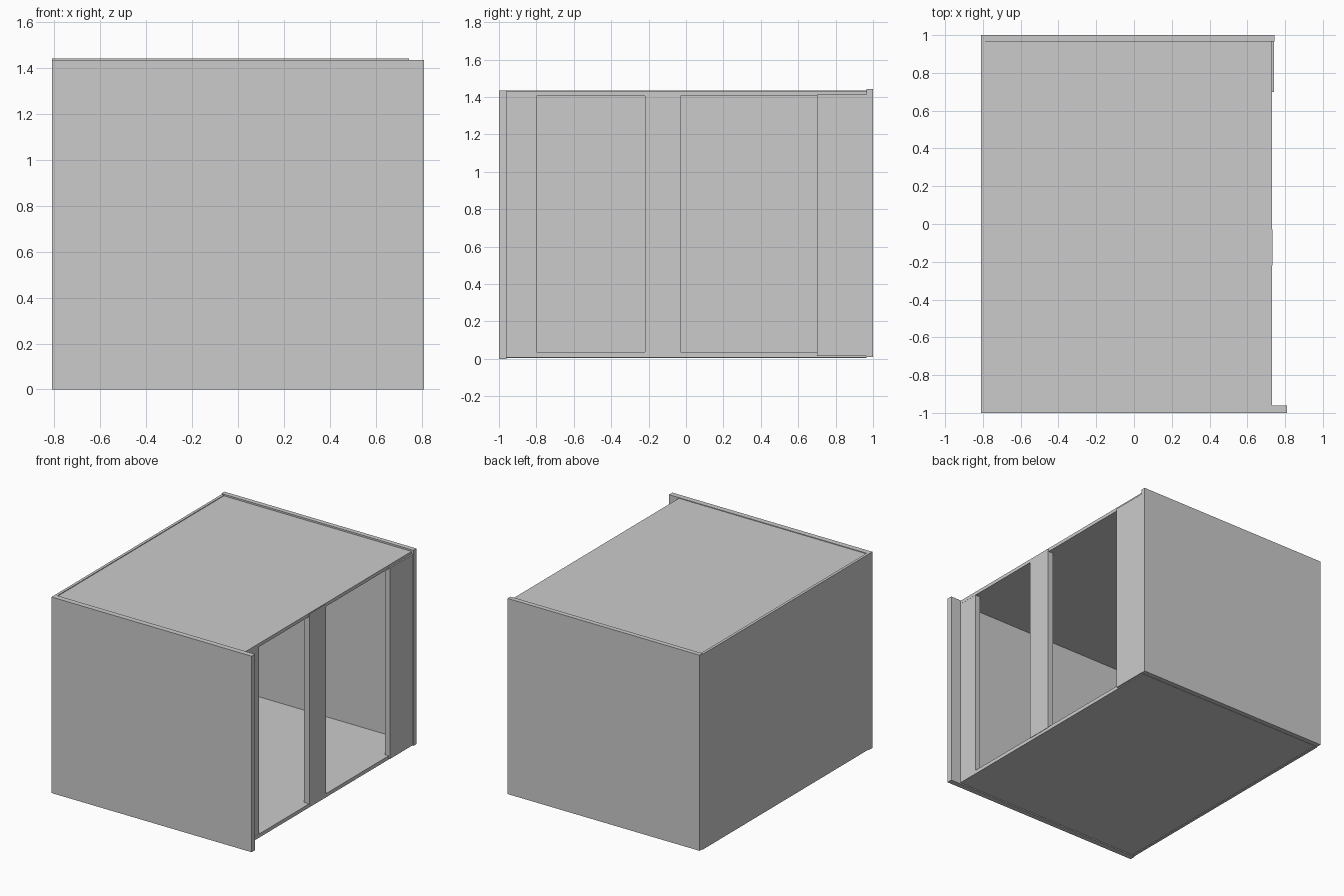
import bpy

if "Cube" in bpy.data.objects:
    bpy.data.objects.remove(bpy.data.objects["Cube"], do_unlink=True)

# Single painted board colour
grey = bpy.data.materials.new("board_grey")
grey.use_nodes = True
colour = (0.6, 0.6, 0.6, 1.0)
grey.diffuse_color = colour
grey.node_tree.nodes["Principled BSDF"].inputs["Base Color"].default_value = colour


def board(name, x, y, z):
    """Flat board spanning the given x, y and z ranges."""
    spans = (x, y, z)
    bpy.ops.mesh.primitive_cube_add(size=1, location=[(a + b) / 2 for a, b in spans])
    obj = bpy.context.object
    obj.name = name
    obj.scale = [b - a for a, b in spans]
    bpy.ops.object.transform_apply(location=False, rotation=False, scale=True)
    obj.data.materials.append(grey)
    return obj


# Outer walls
board("front_wall", (-0.81, 0.81), (-1.0, -0.96), (0.0, 1.435))
board("back_wall", (-0.81, 0.745), (0.965, 1.0), (0.01, 1.442))
board("closed_side_wall", (-0.81, -0.79), (-0.96, 0.965), (0.005, 1.435))

# Floor and roof
board("floor", (-0.79, 0.73), (-0.96, 0.965), (0.008, 0.035))
board("roof", (-0.79, 0.73), (-0.96, 0.965), (1.405, 1.43))

# Upright slats across the open side
board("front_slat", (0.69, 0.729), (-0.96, -0.80), (0.035, 1.405))
board("middle_slat", (0.69, 0.733), (-0.22, -0.03), (0.03, 1.425))
board("back_slat", (0.70, 0.741), (0.70, 0.965), (0.015, 1.412))
